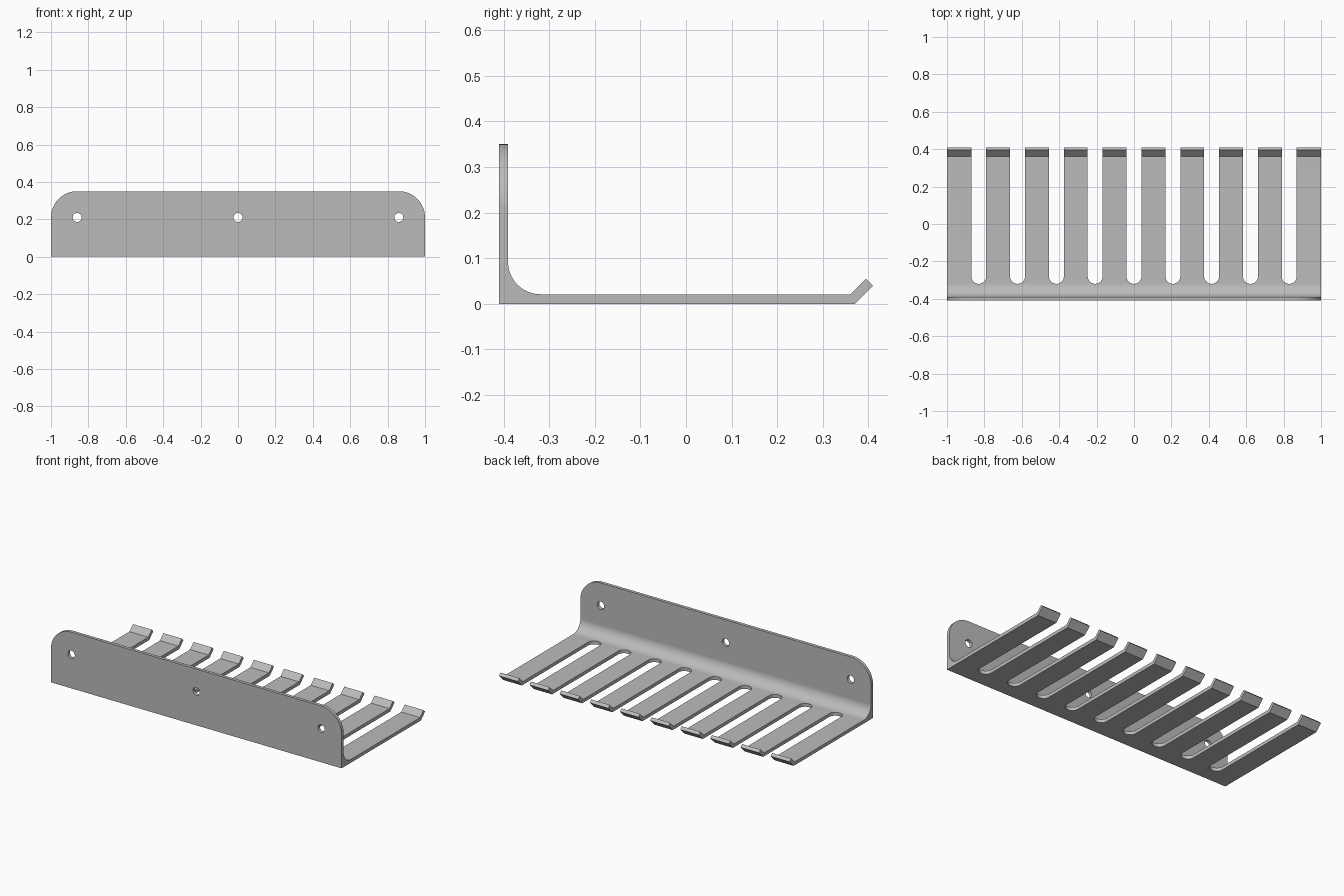
import bpy, bmesh, math
from mathutils import Vector

if "Cube" in bpy.data.objects:
    bpy.data.objects.remove(bpy.data.objects["Cube"])

steel = bpy.data.materials.new("brushed_grey_steel")
steel.use_nodes = True
colour = (0.5, 0.5, 0.5, 1)
steel.diffuse_color = colour
steel.node_tree.nodes["Principled BSDF"].inputs["Base Color"].default_value = colour


def arc(cx, cy, r, start, end, steps):
    """Points along an arc, angles in degrees."""
    angles = [math.radians(start + (end - start) * i / steps) for i in range(steps + 1)]
    return [(cx + r * math.cos(a), cy + r * math.sin(a)) for a in angles]


def prism(name, outline, place, depth):
    """Extrude a 2D outline; place maps each point to 3D."""
    bm = bmesh.new()
    face = bm.faces.new([bm.verts.new(place(a, b)) for a, b in outline])
    side = bmesh.ops.extrude_face_region(bm, geom=[face])["geom"]
    bmesh.ops.translate(bm, vec=Vector(depth),
                        verts=[v for v in side if isinstance(v, bmesh.types.BMVert)])
    bmesh.ops.recalc_face_normals(bm, faces=bm.faces)
    mesh = bpy.data.meshes.new(name)
    bm.to_mesh(mesh)
    bm.free()
    obj = bpy.data.objects.new(name, mesh)
    bpy.context.collection.objects.link(obj)
    mesh.materials.append(steel)
    return obj


def cut(target, tool, operation):
    """Apply a boolean and discard its tool."""
    tool.hide_render = True
    mod = target.modifiers.new("cut", "BOOLEAN")
    mod.operation, mod.solver, mod.object = operation, "EXACT", tool
    bpy.context.view_layer.objects.active = target
    bpy.ops.object.modifier_apply(modifier=mod.name)
    bpy.data.objects.remove(tool)


# Bent sheet: back plate, inner fillet, shelf and upturned lip, oversized in x and z
T = 0.021
profile = [(-0.41, 0), (0.37, 0), (0.41, 0.04), (0.395, 0.055), (0.361, T)]
profile += arc(-0.319, T + 0.071, 0.071, 270, 180, 16)
profile += [(-0.39, 0.5), (-0.41, 0.5)]
rack = prism("slotted_wall_rack", profile, lambda y, z: (-1.1, y, z), (2.2, 0, 0))

# Trim to the front outline with rounded upper corners
outline = [(-1, -0.1), (1, -0.1)]
outline += arc(0.86, 0.21, 0.14, 0, 90, 16) + arc(-0.86, 0.21, 0.14, 90, 180, 16)
trim = prism("outline_trim", outline, lambda x, z: (x, -0.6, z), (0, 1.2, 0))
cut(rack, trim, "INTERSECT")

# Nine round-ended slots leave ten tines
for i in range(-4, 5):
    x = i * 0.2075
    slot = arc(x, -0.28, 0.04, 180, 360, 16) + [(x + 0.04, 0.6), (x - 0.04, 0.6)]
    cut(rack, prism("slot_cutter", slot, lambda a, b: (a, b, -0.1), (0, 0, 0.3)), "DIFFERENCE")

# Three screw holes through the back plate
for x in (-0.86, 0, 0.86):
    hole = arc(x, 0.21, 0.024, 0, 360, 24)[:-1]
    cut(rack, prism("hole_cutter", hole, lambda a, b: (a, -0.5, b), (0, 0.2, 0)), "DIFFERENCE")

# Smooth the curved faces, keep bends and rims crisp
bpy.ops.object.select_all(action="DESELECT")
rack.select_set(True)
bpy.context.view_layer.objects.active = rack
bpy.ops.object.shade_smooth_by_angle(angle=math.radians(25))
weighted = rack.modifiers.new("weighted_normals", "WEIGHTED_NORMAL")
weighted.keep_sharp = True
